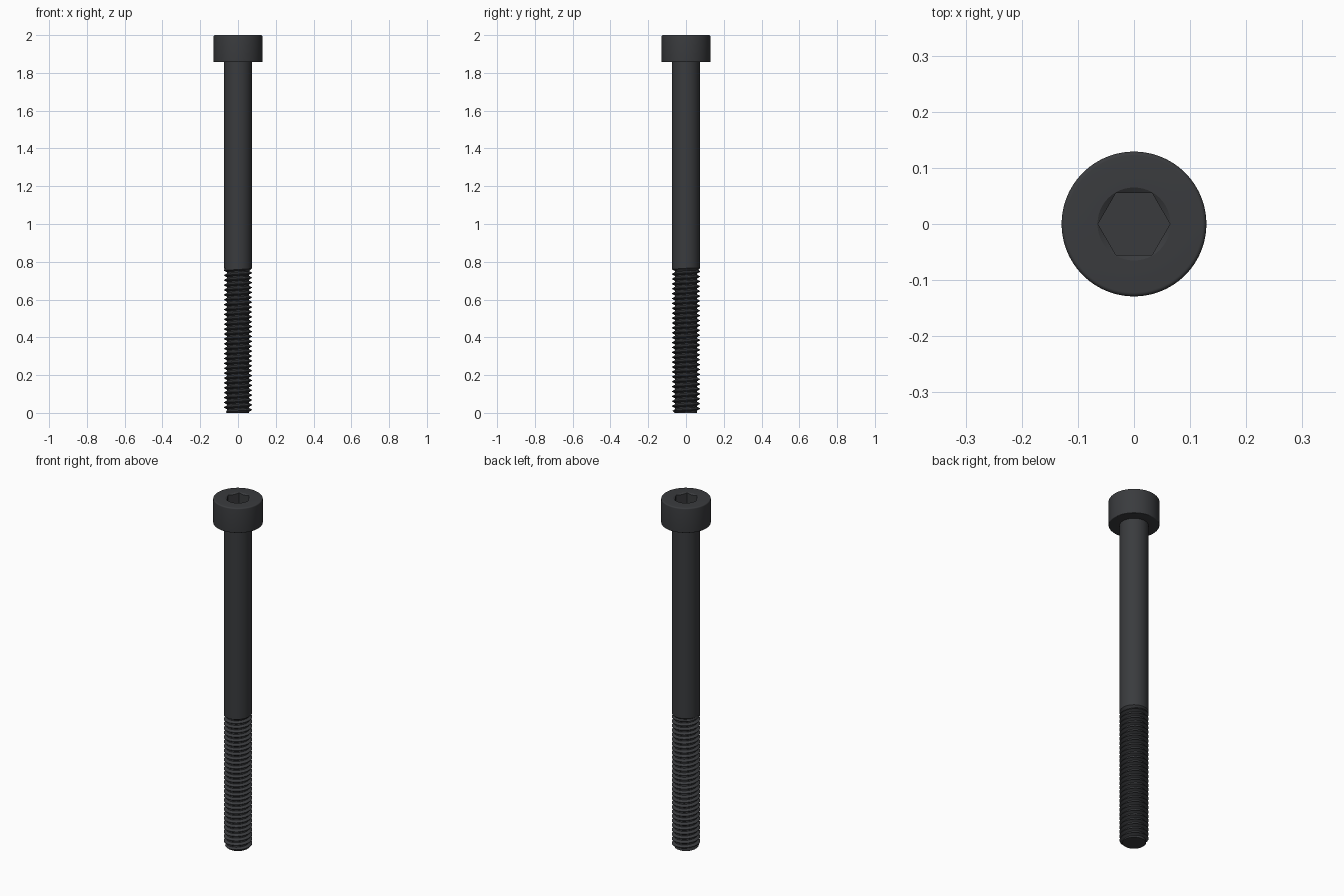
import bpy, bmesh, math

if "Cube" in bpy.data.objects:
    bpy.data.objects.remove(bpy.data.objects["Cube"])

N = 96                       # segments around the axis
R, ROOT = 0.0735, 0.059      # thread crest and root radius
PITCH, Z_THREAD = 0.0259, 0.766
Z_HEAD, Z_TOP = 1.857, 2.0
R_HEAD, R_SOCKET = 0.129, 0.065
HEX = 0.0555                 # half the width across flats

steel = bpy.data.materials.new("black_steel")
steel.diffuse_color = (0.042, 0.044, 0.048, 1)
steel.use_nodes = True
steel.node_tree.nodes["Principled BSDF"].inputs["Base Color"].default_value = steel.diffuse_color


def lathe(name, rings):
    """Skin a stack of rings; each ring is (r, z) or a function of the angle."""
    bm = bmesh.new()
    grid = []
    for ring in rings:
        row = []
        for i in range(N + 1):
            a = 2 * math.pi * i / N
            r, z = ring(a) if callable(ring) else ring
            row.append(bm.verts.new((r * math.cos(a), r * math.sin(a), z)))
        grid.append(row)
    for low, high in zip(grid, grid[1:]):
        for i in range(N):
            bm.faces.new((low[i], low[i + 1], high[i + 1], high[i]))
    bmesh.ops.remove_doubles(bm, verts=bm.verts, dist=1e-5)
    mesh = bpy.data.meshes.new(name)
    bm.to_mesh(mesh)
    bm.free()
    mesh.materials.append(steel)
    obj = bpy.data.objects.new(name, mesh)
    bpy.context.collection.objects.link(obj)
    bpy.ops.object.select_all(action='DESELECT')
    obj.select_set(True)
    bpy.context.view_layer.objects.active = obj
    bpy.ops.object.shade_smooth_by_angle(angle=math.radians(30))
    return obj


def thread_ring(turn, offset, radius):
    """Helical row, chamfered at the tip and running out at the shank."""
    def ring(a):
        z = PITCH * (turn + offset + a / (2 * math.pi))
        if z <= 0:
            return ROOT, 0
        if z >= Z_THREAD:
            return R, Z_THREAD
        return max(min(radius, ROOT + z), R - (Z_THREAD - z)), z
    return ring


def hex_radius(a):
    return HEX / math.cos(a % (math.pi / 3) - math.pi / 6)


def fillet(cr, cz, rad, start, end, steps=6):
    angles = [math.radians(start + (end - start) * k / steps) for k in range(steps + 1)]
    return [(cr + rad * math.cos(t), cz + rad * math.sin(t)) for t in angles]


# threaded end with flat tip
profile = [(0, ROOT), (0.25, ROOT), (0.5625, R), (0.6875, R)]
turns = math.ceil(Z_THREAD / PITCH) + 1
lathe("threaded_end", [(0, 0)] + [thread_ring(t, o, r)
      for t in range(-2, turns) for o, r in profile])

# plain shank
lathe("shank", [(R, Z_THREAD), (R, Z_HEAD)])

# cylindrical head with countersunk hex socket
head = [(R, Z_HEAD)]
head += fillet(R_HEAD - 0.004, Z_HEAD + 0.004, 0.004, -90, 0)
head += fillet(R_HEAD - 0.007, Z_TOP - 0.007, 0.007, 0, 90)
head += [(R_SOCKET, Z_TOP),
         lambda a: (hex_radius(a), Z_TOP - 0.6 * (R_SOCKET - hex_radius(a))),
         lambda a: (hex_radius(a), Z_TOP - 0.074),
         (0, Z_TOP - 0.074)]
lathe("socket_head", head)
